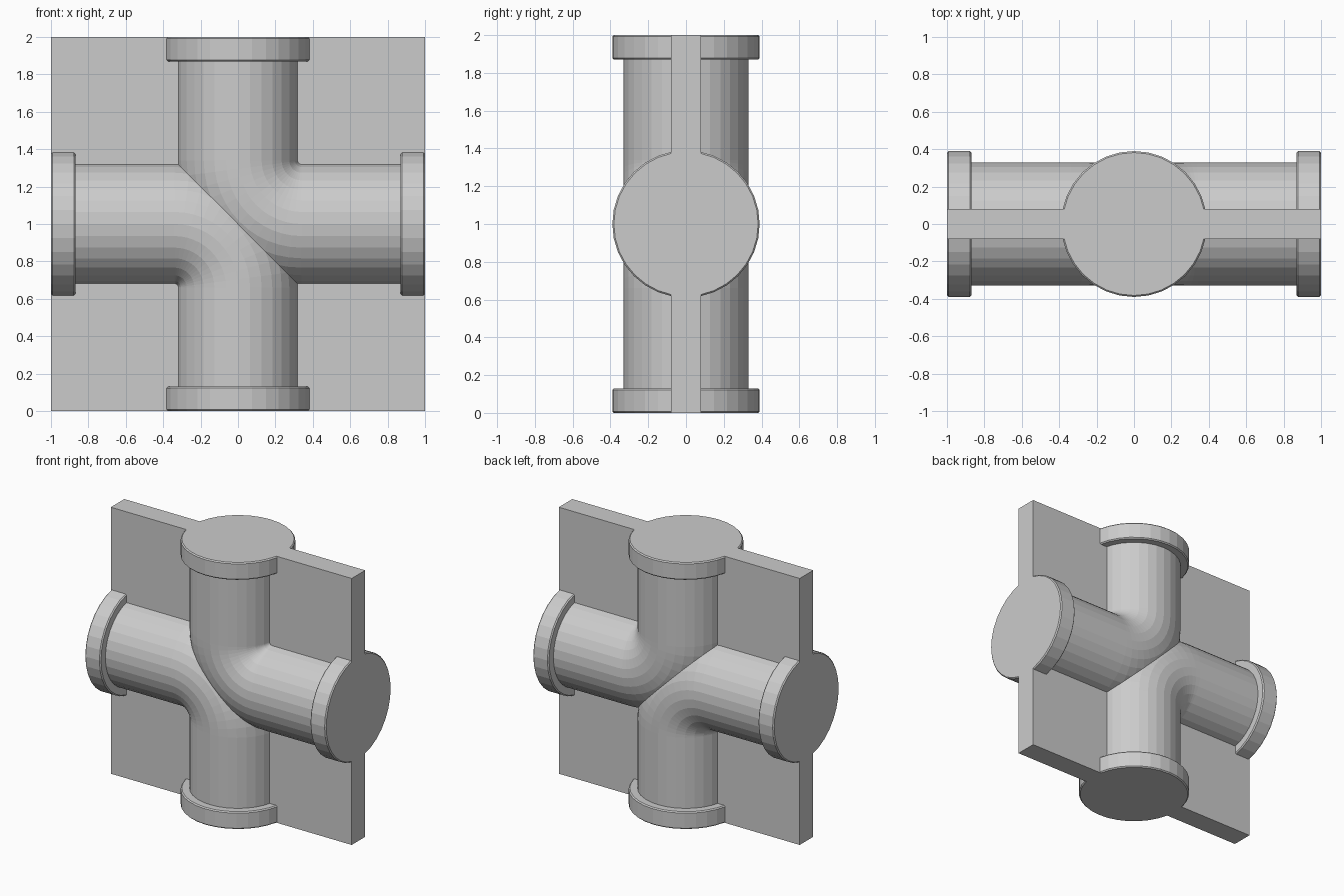
import bpy, bmesh
from math import sin, cos, pi
from mathutils import Matrix, Vector

if "Cube" in bpy.data.objects:
    bpy.data.objects.remove(bpy.data.objects["Cube"])

SIDES = 32        # facets around each pipe
BEND = 0.34       # centre-line radius of the elbow
STEPS = 12        # segments along the bend
PIPE, RIM = 0.33, 0.39
HALF_PLATE = 0.08


def make_object(name, bm):
    bmesh.ops.recalc_face_normals(bm, faces=bm.faces)
    mesh = bpy.data.meshes.new(name)
    bm.to_mesh(mesh)
    bm.free()
    obj = bpy.data.objects.new(name, mesh)
    bpy.context.collection.objects.link(obj)
    return obj


# Path stations: (centre, outward direction in the xz plane, radius)
end_profile = [(0, RIM - .008), (.008, RIM), (.122, RIM), (.13, RIM - .008), (.13, PIPE)]
X, Z = Vector((1, 0, 0)), Vector((0, 0, 1))
stations = [(Z * (1 - d), -X, r) for d, r in end_profile]
pivot = (X + Z) * BEND
for i in range(STEPS + 1):
    a = pi / 2 * i / STEPS
    out = -X * cos(a) - Z * sin(a)
    stations.append((pivot + out * BEND, out, PIPE))
stations += [(X * (1 - d), -Z, r) for d, r in reversed(end_profile)]

# Elbow pipe with collars, swept from the top to the right
bm = bmesh.new()
rings = []
for centre, out, r in stations:
    ring = []
    for k in range(SIDES):
        t = 2 * pi * k / SIDES
        ring.append(bm.verts.new(centre + out * r * cos(t) + Vector((0, r * sin(t), 0))))
    rings.append(ring)
for a, b in zip(rings, rings[1:]):
    for k in range(SIDES):
        n = (k + 1) % SIDES
        bm.faces.new((a[k], a[n], b[n], b[k]))
bm.faces.new(rings[0])
bm.faces.new(rings[-1])

# Trim at the diagonal seam and mirror across it for the second elbow
bmesh.ops.bisect_plane(bm, geom=bm.verts[:] + bm.edges[:] + bm.faces[:], dist=1e-5,
                       plane_co=(0, 0, 0), plane_no=(1, 0, 1), clear_inner=True)
copy = bmesh.ops.duplicate(bm, geom=bm.verts[:] + bm.edges[:] + bm.faces[:])
for v in (g for g in copy["geom"] if isinstance(g, bmesh.types.BMVert)):
    v.co = (-v.co.z, v.co.y, -v.co.x)
bmesh.ops.remove_doubles(bm, verts=bm.verts, dist=1e-4)
bmesh.ops.translate(bm, verts=bm.verts, vec=(0, 0, 1))
pipes = make_object("elbow_pipes", bm)

# Square plate
bm = bmesh.new()
bmesh.ops.create_cube(bm, size=2, matrix=Matrix.Translation((0, 0, 1)) @ Matrix.Diagonal((1, HALF_PLATE, 1, 1)))
tile = make_object("pipe_tile", bm)

# Fuse pipes and plate into one tile
union = tile.modifiers.new("fuse_pipes", 'BOOLEAN')
union.operation = 'UNION'
union.solver = 'EXACT'
union.object = pipes
bpy.context.view_layer.objects.active = tile
bpy.ops.object.modifier_apply(modifier=union.name)
bpy.data.objects.remove(pipes)
